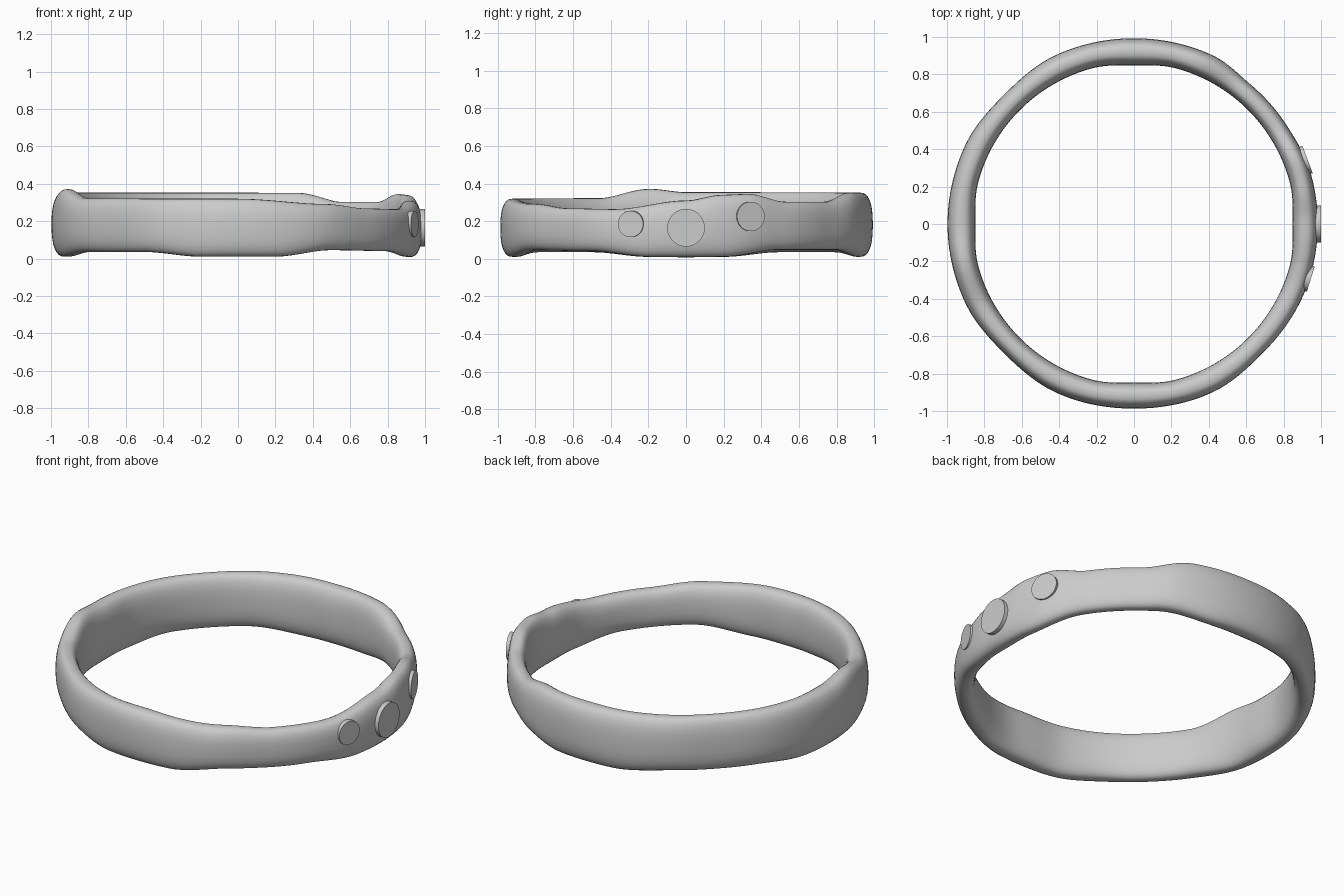
import bpy, bmesh
from math import radians, sin, cos, pi, copysign
from mathutils import Vector, Matrix

cube = bpy.data.objects.get("Cube")
if cube:
    bpy.data.objects.remove(cube)

grey = bpy.data.materials.new("light grey")
grey.use_nodes = True
colour = (0.6, 0.6, 0.6, 1)
grey.diffuse_color = colour
grey.node_tree.nodes["Principled BSDF"].inputs["Base Color"].default_value = colour

# Edge heights and radii around the band: angle in degrees -> value
TOP = {0: .31, 12: .34, 21: .345, 35: .303, 53: .303, 70: .352, 180: .354,
       192: .372, 210: .322, 270: .32, 300: .292, 318: .268, 336: .264}
BOTTOM = {0: .008, 12: .01, 32: .048, 58: .048, 80: .01, 100: .01, 122: .035, 148: .035,
          168: .01, 192: .01, 212: .035, 238: .035, 258: .01, 282: .01, 302: .045, 328: .04, 348: .01}
OUTER = {0: .983, 18: .983, 32: .972, 50: .972, 65: .995, 90: .993, 115: .995, 135: .98, 155: .996,
         180: .997, 205: .996, 225: .98, 245: .993, 270: .987, 295: .993, 315: .975, 342: .983}
INNER = {a: .848 if a % 90 == 0 else .862 for a in range(0, 360, 15)}


def around(table, angle):
    """Smooth periodic interpolation between the keys."""
    keys = sorted(table)
    keys = [keys[-1] - 360] + keys + [keys[0] + 360]
    for a, b in zip(keys, keys[1:]):
        if a <= angle <= b:
            t = (angle - a) / (b - a)
            t = t * t * (3 - 2 * t)
            return table[a % 360] * (1 - t) + table[b % 360] * t


def rounded(v, power):
    return copysign(abs(v) ** power, v)


def finish(name, bm, smooth_angle):
    bmesh.ops.recalc_face_normals(bm, faces=bm.faces)
    mesh = bpy.data.meshes.new(name)
    bm.to_mesh(mesh)
    bm.free()
    mesh.materials.append(grey)
    obj = bpy.data.objects.new(name, mesh)
    bpy.context.collection.objects.link(obj)
    bpy.ops.object.select_all(action='DESELECT')
    obj.select_set(True)
    bpy.context.view_layer.objects.active = obj
    bpy.ops.object.shade_smooth_by_angle(angle=radians(smooth_angle))
    return obj


# Wavy band: a rounded section swept around the ring
bm = bmesh.new()
STEPS, SIDES = 180, 32
rings = []
for i in range(STEPS):
    deg = i * 360 / STEPS
    a = radians(deg)
    top, low = around(TOP, deg), around(BOTTOM, deg)
    out, inn = around(OUTER, deg), around(INNER, deg)
    ring = []
    for j in range(SIDES):
        s = 2 * pi * j / SIDES
        r = (out + inn) / 2 + (out - inn) / 2 * rounded(cos(s), 0.75)
        z = (top + low) / 2 + (top - low) / 2 * rounded(sin(s), 0.8)
        ring.append(bm.verts.new((r * cos(a), r * sin(a), z)))
    rings.append(ring)
for i in range(STEPS):
    p, q = rings[i], rings[(i + 1) % STEPS]
    for j in range(SIDES):
        k = (j + 1) % SIDES
        bm.faces.new((p[j], q[j], q[k], p[k]))
finish("band", bm, 60)


# Round studs set into the +x side: name, y, z, radius, outer face distance
for name, y, z, radius, reach in (("centre_stud", 0, .165, .1, 1.0),
                                  ("right_stud", -.295, .185, .07, .99),
                                  ("left_stud", .345, .225, .078, .99)):
    bm = bmesh.new()
    bmesh.ops.create_cone(bm, cap_ends=True, segments=48, radius1=radius, radius2=radius, depth=.04)
    outward = Vector(((reach ** 2 - y ** 2) ** .5, y, 0))
    turn = outward.to_track_quat('Z', 'Y').to_matrix().to_4x4()
    place = Matrix.Translation(outward.normalized() * (reach - .02) + Vector((0, 0, z)))
    bmesh.ops.transform(bm, matrix=place @ turn, verts=bm.verts)
    finish(name, bm, 30)
